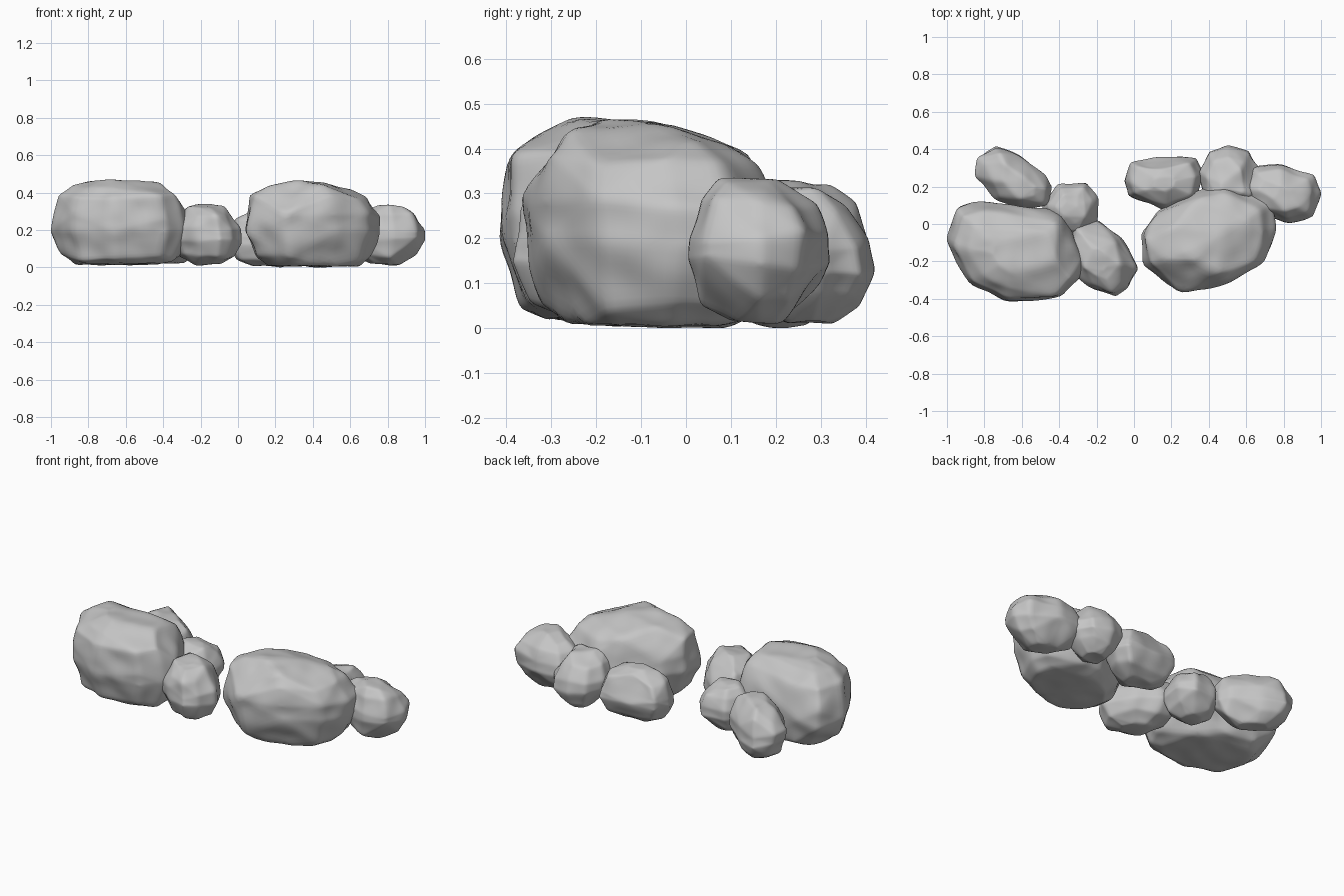
import bpy, bmesh, random
from mathutils import Vector, noise

cube = bpy.data.objects.get("Cube")
if cube:
    bpy.data.objects.remove(cube, do_unlink=True)

# One grey stone material
stone = bpy.data.materials.new("grey stone")
stone.use_nodes = True
grey = (0.56, 0.56, 0.56, 1)
stone.diffuse_color = grey
bsdf = stone.node_tree.nodes["Principled BSDF"]
bsdf.inputs["Base Color"].default_value = grey
bsdf.inputs["Roughness"].default_value = 0.8

# Side profiles: (height fraction, outline scale)
BOULDER = [(0, .66), (.1, .86), (.38, 1), (.6, .99), (.82, .88), (.94, .65), (1, .3)]
ROCK = [(0, .38), (.16, .8), (.4, 1), (.58, .99), (.82, .81), (.94, .55), (1, .28)]


def fit(bm, low, high):
    """Scale and move the mesh so that it fills the given box."""
    for axis in range(3):
        values = [v.co[axis] for v in bm.verts]
        start, size = min(values), max(values) - min(values)
        for v in bm.verts:
            t = (v.co[axis] - start) / size
            v.co[axis] = low[axis] + t * (high[axis] - low[axis])


def make_rock(name, outline, bottom, top, profile, seed, lean=(0, 0)):
    rng = random.Random(seed)
    points = [Vector(p) for p in outline]
    xs, ys = [p.x for p in points], [p.y for p in points]
    low, high = (min(xs), min(ys), bottom), (max(xs), max(ys), top)
    centre = Vector(((low[0] + high[0]) / 2, (low[1] + high[1]) / 2))

    # Chiselled hull from jittered rings of the outline, the crown leaning aside
    bm = bmesh.new()
    for level, scale in profile:
        flat = level in (0, 1)
        shift = Vector(lean) * max(0, level - .5) * 2
        for p in points:
            if 0 < level and scale < .95 and rng.random() < .15:
                continue
            q = centre + shift + (p - centre) * scale * rng.uniform(.97, 1.03)
            wobble = 0 if flat else rng.uniform(-.05, .05)
            z = min(1, level + wobble)
            bm.verts.new((q.x, q.y, bottom + z * (top - bottom)))
    hull = bmesh.ops.convex_hull(bm, input=bm.verts)
    loose = {g for g in hull["geom_interior"] + hull["geom_unused"]
             if isinstance(g, bmesh.types.BMVert)}
    bmesh.ops.delete(bm, geom=list(loose), context='VERTS')
    bmesh.ops.dissolve_limit(bm, angle_limit=.22, verts=bm.verts, edges=bm.edges)
    bmesh.ops.triangulate(bm, faces=bm.faces)

    # Worn edges and shallow dents
    for _ in range(3):
        bmesh.ops.subdivide_edges(bm, edges=bm.edges, cuts=1, use_grid_fill=True)
        bmesh.ops.triangulate(bm, faces=bm.faces)
    for _ in range(2):
        bmesh.ops.smooth_vert(bm, verts=bm.verts, factor=.5,
                              use_axis_x=True, use_axis_y=True, use_axis_z=True)
    bm.normal_update()
    offset = Vector((seed, seed, seed)) * 3.7
    moves = [v.normal * .012 * noise.noise(v.co * 9 + offset) for v in bm.verts]
    for v, move in zip(bm.verts, moves):
        v.co += move
    fit(bm, low, high)
    bmesh.ops.recalc_face_normals(bm, faces=bm.faces)
    for f in bm.faces:
        f.smooth = True

    mesh = bpy.data.meshes.new(name)
    bm.to_mesh(mesh)
    bm.free()
    mesh.materials.append(stone)
    bpy.context.collection.objects.link(bpy.data.objects.new(name, mesh))


# Two large boulders
make_rock("right_boulder",
          [(-1, -.09), (-.94, .09), (-.8, .12), (-.58, .1), (-.37, .06),
           (-.27, -.19), (-.29, -.29), (-.38, -.39), (-.66, -.415), (-.88, -.31)],
          .01, .47, BOULDER, 1, lean=(-.01, -.03))
make_rock("left_boulder",
          [(.04, -.05), (.13, .07), (.34, .18), (.5, .21), (.73, .12),
           (.76, -.02), (.7, -.19), (.52, -.31), (.25, -.365), (.05, -.21)],
          0, .465, BOULDER, 2, lean=(-.03, -.03))

# Smaller rocks tucked around the right boulder
make_rock("right_back_rock",
          [(-.85, .25), (-.84, .35), (-.74, .415), (-.61, .36), (-.48, .26),
           (-.44, .2), (-.46, .11), (-.6, .08), (-.74, .14)],
          .01, .33, ROCK, 3, lean=(0, -.02))
make_rock("right_middle_rock",
          [(-.49, .1), (-.4, .21), (-.25, .22), (-.19, .13),
           (-.19, 0), (-.28, -.07), (-.44, -.06)],
          .02, .3, ROCK, 4)
make_rock("right_front_rock",
          [(-.35, -.1), (-.32, .01), (-.2, .02), (-.07, -.07),
           (.02, -.23), (-.03, -.33), (-.1, -.385), (-.22, -.34), (-.33, -.26)],
          .01, .34, ROCK, 5, lean=(-.02, 0))

# Smaller rocks behind the left boulder
make_rock("left_inner_rock",
          [(-.05, .23), (-.02, .33), (.14, .36), (.33, .355),
           (.37, .26), (.34, .14), (.18, .07), (-.03, .15)],
          0, .31, ROCK, 6)
make_rock("left_middle_rock",
          [(.35, .29), (.4, .39), (.5, .42), (.62, .395), (.67, .31),
           (.66, .17), (.5, .12), (.36, .17)],
          .01, .32, ROCK, 7, lean=(0, -.05))
make_rock("left_outer_rock",
          [(.57, .2), (.63, .31), (.79, .32), (.96, .26), (1, .17),
           (.97, .04), (.83, .005), (.65, .07)],
          .01, .335, ROCK, 8)
